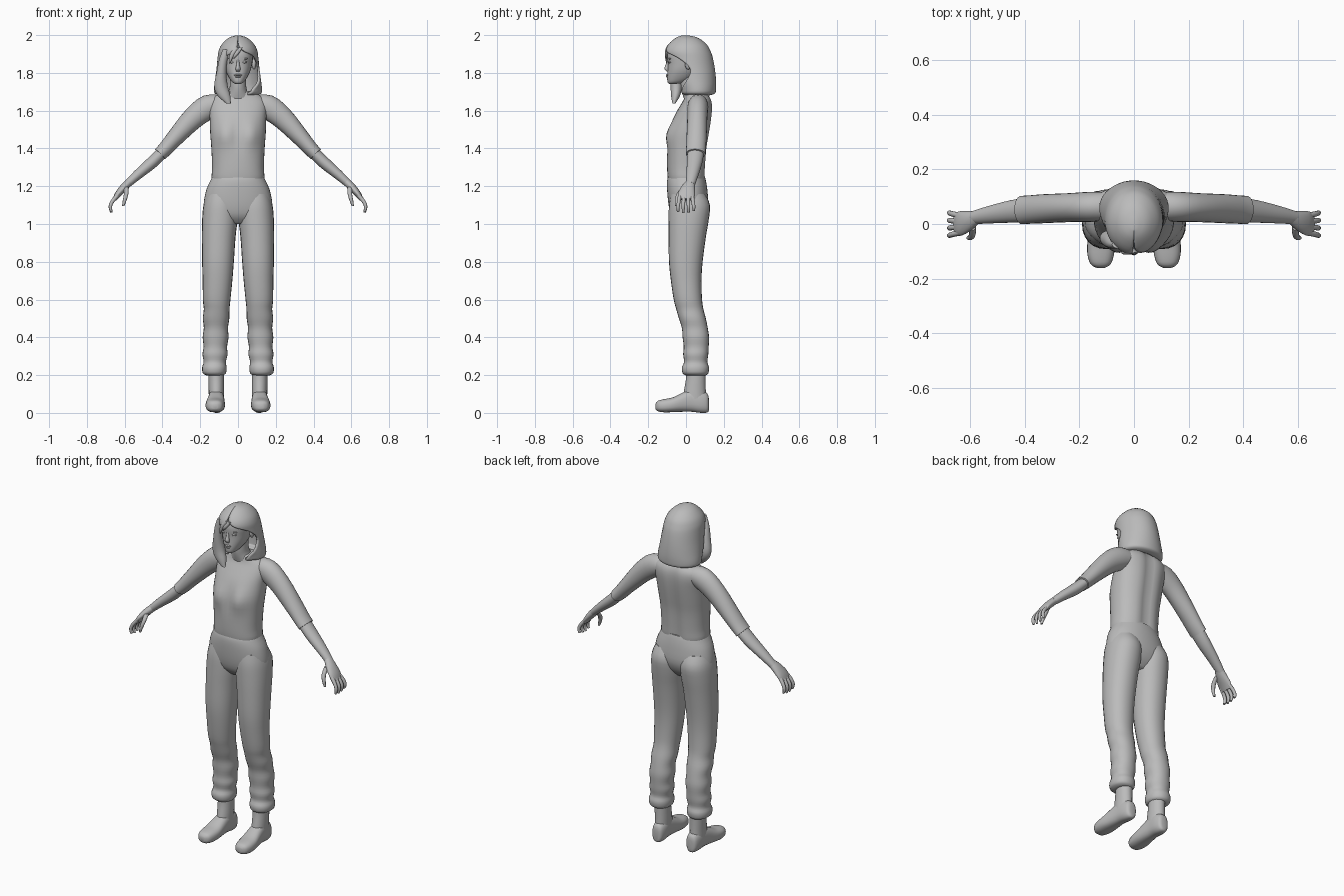
import bpy, bmesh, math
from mathutils import Vector

grey = bpy.data.materials.new("plain grey")
grey.diffuse_color = (0.5, 0.5, 0.5, 1)
X, Y, Z = Vector((1, 0, 0)), Vector((0, 1, 0)), Vector((0, 0, 1))


def smooth_rows(rows, steps):
    """Catmull-Rom interpolation between rows of numbers."""
    out = []
    for i in range(len(rows) - 1):
        p0, p1, p2 = rows[max(i - 1, 0)], rows[i], rows[i + 1]
        p3 = rows[min(i + 2, len(rows) - 1)]
        for s in range(steps):
            t = s / steps
            out.append([0.5 * (2 * b + (c - a) * t + (2 * a - 5 * b + 4 * c - d) * t * t
                               + (3 * b - a - 3 * c + d) * t ** 3)
                        for a, b, c, d in zip(p0, p1, p2, p3)])
    return out + [list(rows[-1])]


def finish(name, bm, mirror=False, angle=50):
    bmesh.ops.recalc_face_normals(bm, faces=bm.faces)
    me = bpy.data.meshes.new(name)
    bm.to_mesh(me)
    bm.free()
    me.materials.append(grey)
    ob = bpy.data.objects.new(name, me)
    bpy.context.collection.objects.link(ob)
    if mirror:
        ob.modifiers.new("mirror", 'MIRROR').use_clip = False
    bpy.ops.object.select_all(action='DESELECT')
    ob.select_set(True)
    bpy.context.view_layer.objects.active = ob
    bpy.ops.object.shade_smooth_by_angle(angle=math.radians(angle))
    return ob


def loft(name, rows, axes=None, n=24, p=2.0, steps=3, mirror=False, shape=None):
    """Rows are (x, y, z, half size u, half size v); axes None follows the path."""
    rows = smooth_rows(rows, steps)
    bm, rings = bmesh.new(), []
    for i, r in enumerate(rows):
        c = Vector(r[:3])
        if axes:
            u, v = axes
        else:
            t = Vector(rows[min(i + 1, len(rows) - 1)][:3]) - Vector(rows[max(i - 1, 0)][:3])
            u = t.cross(Y).normalized()
            v = u.cross(t).normalized()
        ring = []
        for k in range(n):
            a = 2 * math.pi * k / n
            ca, sa = math.cos(a), math.sin(a)
            q = c + u * r[3] * math.copysign(abs(ca) ** (2 / p), ca) \
                  + v * r[4] * math.copysign(abs(sa) ** (2 / p), sa)
            ring.append(bm.verts.new(shape(q) if shape else q))
        rings.append(ring)
    for a, b in zip(rings, rings[1:]):
        for k in range(n):
            bm.faces.new((a[k], a[(k + 1) % n], b[(k + 1) % n], b[k]))
    bm.faces.new(rings[0])
    bm.faces.new(rings[-1])
    return finish(name, bm, mirror)


def upright(name, edges, **kw):
    """Edges are (z, x min, x max, y front, y back)."""
    return loft(name, [((a + b) / 2, (c + d) / 2, z, (b - a) / 2, (d - c) / 2)
                       for z, a, b, c, d in edges], axes=(X, Y), **kw)


def sym(rows):
    return [(z, -w, w, f, b) for z, w, f, b in rows]


def ball(name, loc, size, mirror=False):
    bm = bmesh.new()
    bmesh.ops.create_uvsphere(bm, u_segments=16, v_segments=10, radius=1)
    for v in bm.verts:
        v.co = Vector([v.co[i] * size[i] + loc[i] for i in range(3)])
    finish(name, bm, mirror)


# Shirt body, with a soft chest
def chest(q):
    if q.y < 0:
        q.y -= 0.016 * math.exp(-((abs(q.x) - 0.07) / 0.04) ** 2 - ((q.z - 1.47) / 0.06) ** 2)
        q.y += 0.010 * math.exp(-(q.x / 0.03) ** 2 - ((q.z - 1.47) / 0.07) ** 2)
    elif q.y > 0.05:
        q.y -= 0.015 * math.exp(-(q.x / 0.03) ** 2)
    return q


upright("shirt", sym([(1.22, .135, -.092, .098), (1.25, .140, -.097, .102), (1.3, .137, -.1, .105),
                      (1.4, .141, -.1, .113), (1.48, .147, -.095, .126), (1.56, .150, -.068, .138),
                      (1.62, .155, -.035, .142), (1.66, .145, -.012, .135),
                      (1.69, .10, -.005, .115), (1.705, .055, -.005, .10)]),
        n=40, p=2.3, shape=chest)

# Trousers
upright("trouser_waist", sym([(1.255, .134, -.093, .098), (1.23, .146, -.1, .105),
                              (1.18, .168, -.1, .113), (1.1, .182, -.092, .117),
                              (1.04, .165, -.075, .095), (1.0, .08, -.04, .06)]), n=40, p=2.2)
upright("trouser_leg", [(1.16, .015, .165, -.08, .10), (1.1, .002, .183, -.09, .127),
                        (1.02, .003, .19, -.092, .120), (.93, .013, .191, -.092, .105),
                        (.8, .022, .19, -.09, .088), (.7, .03, .187, -.08, .082),
                        (.6, .04, .186, -.065, .085), (.55, .045, .181, -.052, .092),
                        (.5, .046, .186, -.038, .105), (.45, .053, .181, -.022, .115),
                        (.4, .05, .187, -.018, .122), (.35, .058, .182, -.012, .12),
                        (.31, .055, .188, -.015, .118), (.27, .064, .182, -.01, .113),
                        (.24, .06, .19, -.022, .122), (.21, .064, .186, -.018, .118),
                        (.198, .08, .165, 0, .105)], mirror=True, p=2.15)

# Boots
upright("boot_shaft", [(.23, .073, .157, .002, .105), (.18, .074, .156, .0, .104),
                       (.11, .074, .155, -.012, .105), (.05, .076, .154, -.02, .11)], mirror=True)
loft("boot_foot", [(.111, .121, .045, .014, .03), (.112, .113, .052, .03, .05),
                   (.113, .08, .06, .039, .06), (.115, .03, .066, .041, .06),
                   (.117, -.02, .056, .046, .05), (.12, -.07, .043, .051, .039),
                   (.122, -.115, .038, .048, .035), (.122, -.148, .036, .036, .028),
                   (.122, -.161, .034, .014, .014)], axes=(X, Z), p=2.5, mirror=True)

# Sleeves, forearms and hands
loft("sleeve", [(.08, .066, 1.635, .045, .05), (.155, .063, 1.62, .065, .055),
                (.235, .06, 1.562, .059, .053), (.33, .056, 1.46, .046, .053),
                (.38, .053, 1.403, .040, .052), (.412, .051, 1.37, .037, .052)], mirror=True)
loft("forearm", [(.38, .053, 1.40, .030, .045), (.45, .046, 1.33, .032, .041),
                 (.53, .034, 1.262, .026, .032), (.59, .023, 1.208, .02, .024)], mirror=True)
loft("palm", [(.575, .025, 1.222, .02, .024), (.605, .012, 1.192, .021, .036),
              (.635, .002, 1.158, .017, .045), (.653, 0, 1.13, .011, .041)], mirror=True)
for i in range(4):
    y, ext = .034 - .023 * i, (0, .008, .01, .004)[i]
    loft("finger", [(.638, y * .9, 1.152, .011, .011), (.666, y * 1.1, 1.118, .01, .01),
                    (.676, y * 1.2, 1.09, .009, .009), (.67, y * 1.2, 1.07 - ext, .006, .007)],
         n=10, mirror=True)
loft("thumb", [(.592, -.01, 1.195, .013, .014), (.592, -.038, 1.16, .012, .012),
               (.6, -.05, 1.125, .01, .01), (.608, -.051, 1.095, .006, .006)],
     axes=(X, Y), n=10, mirror=True)

# Neck and head
upright("neck", sym([(1.66, .075, -.01, .1), (1.70, .05, -.022, .085),
                     (1.74, .043, -.028, .07), (1.82, .045, -.03, .07)]))
upright("head", sym([(1.742, .014, -.088, -.05), (1.75, .03, -.097, -.01),
                     (1.775, .048, -.1, .04), (1.81, .065, -.098, .07), (1.85, .075, -.097, .095),
                     (1.9, .08, -.1, .105), (1.95, .066, -.08, .08), (1.975, .03, -.04, .04)]), p=2.2)
loft("nose", [(0, -.092, 1.872, .007, .006), (0, -.097, 1.845, .008, .010),
              (0, -.102, 1.822, .013, .013), (0, -.096, 1.808, .010, .006)], axes=(X, Y), n=12)
ball("upper_lip", (0, -.098, 1.789), (.021, .008, .005))
ball("lower_lip", (0, -.098, 1.780), (.017, .008, .005))
ball("eye", (.032, -.083, 1.857), (.015, .012, .007), True)
ball("brow", (.034, -.085, 1.875), (.02, .009, .004), True)
ball("ear", (.084, .012, 1.848), (.012, .018, .03), True)

# Hair shell: (z, half width, front, back, opening right, opening left)
hair = smooth_rows([(1.999, .008, -.02, .01, .02, .02), (1.985, .05, -.055, .065, .02, .02),
                    (1.95, .087, -.095, .11, .05, .05), (1.915, .103, -.112, .13, .35, .15),
                    (1.88, .108, -.105, .142, 1.05, .75), (1.82, .114, -.09, .153, 1.5, .95),
                    (1.76, .122, -.07, .159, 1.2, .9), (1.715, .127, -.045, .159, .7, .7),
                    (1.69, .122, -.035, .153, .55, .7), (1.68, .085, 0, .12, .55, .7)], 3)
bm, rings, n = bmesh.new(), [], 40
for z, w, f, b, o1, o2 in hair:
    rings.append([])
    for k in range(n + 1):
        t = o1 + (2 * math.pi - o1 - o2) * k / n
        rings[-1].append(bm.verts.new((w * math.sin(t), (f + b) / 2 - (b - f) / 2 * math.cos(t), z)))
for a, b in zip(rings, rings[1:]):
    for k in range(n):
        bm.faces.new((a[k], a[k + 1], b[k + 1], b[k]))
bm.faces.new(rings[0])
ob = finish("hair", bm, angle=60)
sol = ob.modifiers.new("thickness", 'SOLIDIFY')
sol.thickness, sol.offset = 0.012, -1

# Long front lock and fringe strands
loft("front_lock", [(-.06, -.075, 1.925, .02, .014), (-.078, -.07, 1.87, .022, .02),
                    (-.088, -.06, 1.80, .026, .028), (-.09, -.052, 1.73, .036, .03),
                    (-.075, -.055, 1.68, .034, .024), (-.05, -.064, 1.638, .012, .008)], axes=(X, Y))
for x, z in ((-.045, 1.85), (-.025, 1.875)):
    loft("fringe_strand", [(x + .04, -.098, 1.935, .012, .008), (x + .015, -.105, 1.90, .013, .008),
                           (x, -.102, z, .003, .003)], axes=(X, Y), n=10)
